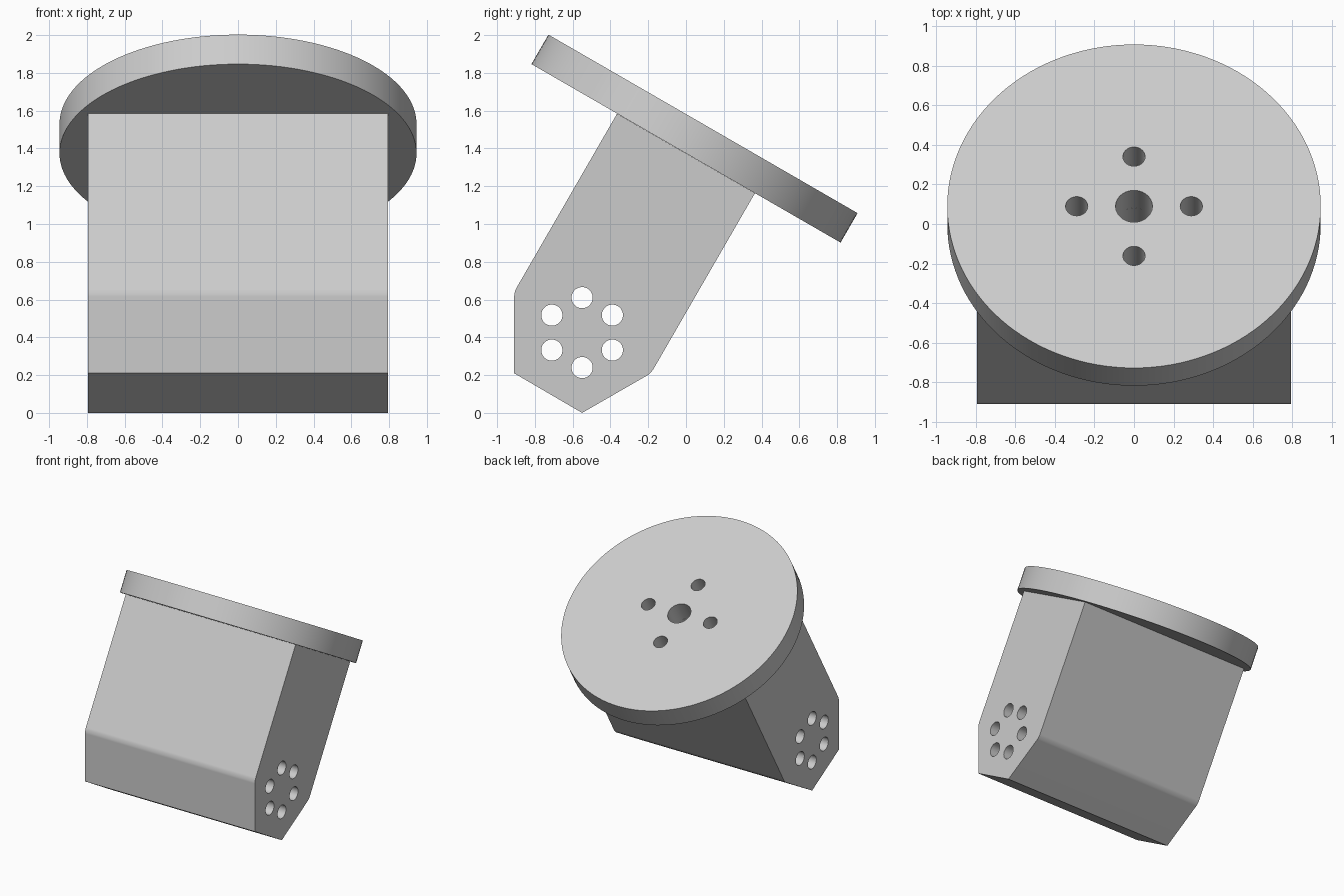
import bpy
import bmesh
from math import cos, sin, pi, radians
from mathutils import Matrix, Vector

default = bpy.data.objects.get("Cube")
if default:
    bpy.data.objects.remove(default, do_unlink=True)

HALF_WIDTH = 0.795
TILT = Matrix.Rotation(radians(-30), 4, "X")
TOP = Vector((0, 0.09, 1.53))         # centre of the disc's upper face
THICK = 0.18
PLATE = Matrix.Translation(TOP) @ TILT

grey = bpy.data.materials.new("light grey")
grey.use_nodes = True
colour = (0.6, 0.6, 0.6, 1)
grey.diffuse_color = colour
grey.node_tree.nodes["Principled BSDF"].inputs["Base Color"].default_value = colour


def make_object(name, bm):
    bmesh.ops.recalc_face_normals(bm, faces=bm.faces)
    mesh = bpy.data.meshes.new(name)
    bm.to_mesh(mesh)
    bm.free()
    mesh.materials.append(grey)
    obj = bpy.data.objects.new(name, mesh)
    bpy.context.collection.objects.link(obj)
    return obj


def add_cylinder(bm, radius, depth, matrix, sides=48):
    bmesh.ops.create_cone(bm, cap_ends=True, segments=sides, radius1=radius,
                          radius2=radius, depth=depth, matrix=matrix)


def select_only(obj):
    bpy.ops.object.select_all(action="DESELECT")
    obj.select_set(True)
    bpy.context.view_layer.objects.active = obj


def cut(obj, cutter):
    select_only(obj)
    mod = obj.modifiers.new("holes", "BOOLEAN")
    mod.operation = "DIFFERENCE"
    mod.solver = "EXACT"
    mod.object = cutter
    bpy.ops.object.modifier_apply(modifier=mod.name)


# Body: six-sided profile extruded across the width
profile = [(-0.91, 0.64), (-0.91, 0.21), (-0.55, 0), (-0.185, 0.21),
           (0.365, 1.163), (-0.365, 1.584)]
bm = bmesh.new()
face = bm.faces.new([bm.verts.new((-HALF_WIDTH, y, z)) for y, z in profile])
extruded = bmesh.ops.extrude_face_region(bm, geom=[face])
moved = [v for v in extruded["geom"] if isinstance(v, bmesh.types.BMVert)]
bmesh.ops.translate(bm, verts=moved, vec=(2 * HALF_WIDTH, 0, 0))

# Soften the two folds where the leaning block meets the lower part
folds = [e for e in bm.edges
         if abs(e.verts[0].co.x - e.verts[1].co.x) > 1
         and any((e.verts[0].co.yz - Vector(profile[i])).length < 0.01 for i in (0, 3))]
bmesh.ops.bevel(bm, geom=folds, offset=0.025, segments=3, profile=0.5, affect="EDGES")
body = make_object("body", bm)

# Round tilted plate
bm = bmesh.new()
add_cylinder(bm, 0.945, THICK, PLATE @ Matrix.Translation((0, 0, -THICK / 2)), 128)
plate = make_object("round_plate", bm)

# Ring of six tunnels running through the body
bm = bmesh.new()
sideways = Matrix.Rotation(pi / 2, 4, "Y")
for i in range(6):
    a = pi / 2 + i * pi / 3
    spot = (0, -0.55 + 0.185 * cos(a), 0.425 + 0.185 * sin(a))
    add_cylinder(bm, 0.056, 2, Matrix.Translation(spot) @ sideways)
tunnels = make_object("tunnel_cutter", bm)

# Centre bore and four bolt holes sunk through the plate into the body
bm = bmesh.new()
add_cylinder(bm, 0.093, 1.2, PLATE)
for i in range(4):
    a = i * pi / 2
    add_cylinder(bm, 0.056, 1.2, PLATE @ Matrix.Translation((0.29 * cos(a), 0.29 * sin(a), 0)))
bolts = make_object("bolt_hole_cutter", bm)

cut(body, tunnels)
cut(body, bolts)
cut(plate, bolts)
for cutter in (tunnels, bolts):
    bpy.data.objects.remove(cutter, do_unlink=True)

# Smooth the curved walls, keep flat faces flat
for obj in (body, plate):
    select_only(obj)
    bpy.ops.object.shade_smooth_by_angle(angle=radians(25))
    weighted = obj.modifiers.new("flat faces", "WEIGHTED_NORMAL")
    weighted.keep_sharp = True
